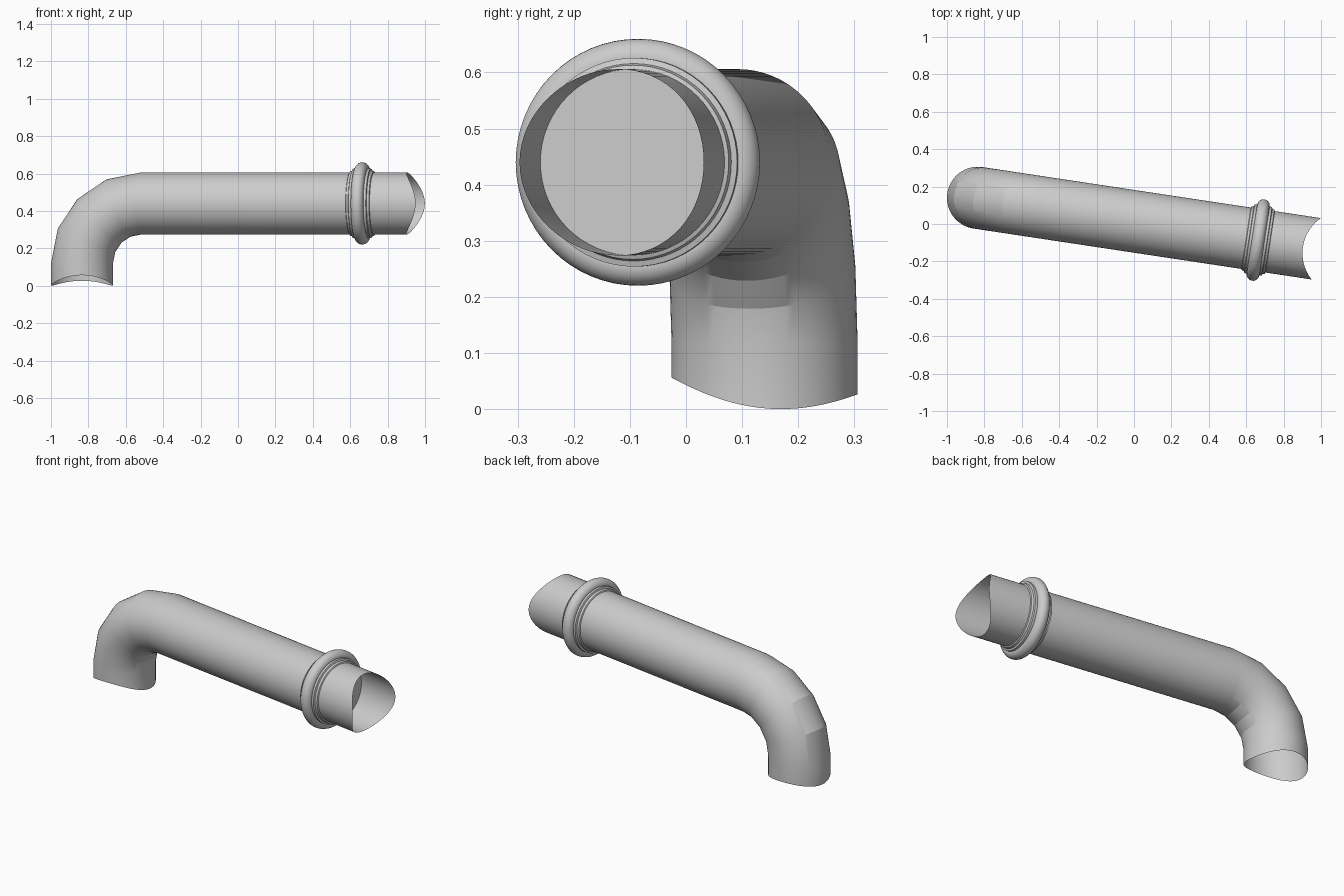
import bpy, bmesh
from math import sin, cos, pi, radians, sqrt

if "Cube" in bpy.data.objects:
    bpy.data.objects.remove(bpy.data.objects["Cube"])

N = 64                    # sides around the pipe
R = 0.166                 # pipe radius
BEND, Z0 = 0.32, 0.12     # elbow radius and start height
AXIS_Z = Z0 + BEND
YAW = radians(-8.57)
ORIGIN = (-0.834, 0.14, 0)


def skin(name, rings, cap=False, closed=False):
    """Join rings of points with quads, in the frame of the yawed pipe."""
    bm = bmesh.new()
    vs = [[bm.verts.new(p) for p in ring] for ring in rings]
    pairs = list(zip(vs, vs[1:])) + ([(vs[-1], vs[0])] if closed else [])
    for a, b in pairs:
        for i in range(N):
            j = (i + 1) % N
            bm.faces.new((a[i], a[j], b[j], b[i]))
    if cap:
        bm.faces.new(vs[0])
        bm.faces.new(vs[-1])
    bmesh.ops.recalc_face_normals(bm, faces=bm.faces)
    me = bpy.data.meshes.new(name)
    bm.to_mesh(me)
    bm.free()
    ob = bpy.data.objects.new(name, me)
    bpy.context.collection.objects.link(ob)
    ob.location = ORIGIN
    ob.rotation_euler.z = YAW
    bpy.ops.object.select_all(action='DESELECT')
    ob.select_set(True)
    bpy.context.view_layer.objects.active = ob
    bpy.ops.object.shade_smooth_by_angle(angle=radians(20))
    return ob


circle = [(R * cos(2 * pi * i / N), R * sin(2 * pi * i / N)) for i in range(N)]


def foot_point(v, w):
    # lower end is saddle-cut by a slightly tilted cylinder along y
    u = -w
    x = u * cos(YAW) - v * sin(YAW)
    y = u * sin(YAW) + v * cos(YAW)
    z = sqrt(0.365**2 - x * x) - sqrt(0.365**2 - R * R) - 0.09 * y + 0.0015
    return (u, v, z)


# pipe: saddle-cut foot, four-segment elbow, straight run, scooped outlet
rings = [[foot_point(v, w) for v, w in circle]]
for k in range(5):
    t = k * pi / 8
    rings.append([(BEND - (BEND + w) * cos(t), v, Z0 + (BEND + w) * sin(t))
                  for v, w in circle])
rings.append([(1.985 - sqrt(0.228**2 - v * v), v, AXIS_Z + w) for v, w in circle])
skin("pipe", rings)


def lathe(name, profile, **kw):
    return skin(name, [[(u, r * cos(2 * pi * i / N), AXIS_Z + r * sin(2 * pi * i / N))
                        for i in range(N)] for u, r in profile], **kw)


# stepped collar, closed across the bore
lathe("collar", [(1.45, 0.167), (1.453, 0.173), (1.465, 0.176), (1.468, 0.186),
                 (1.562, 0.186), (1.565, 0.176), (1.577, 0.173), (1.58, 0.1655)], cap=True)

# rounded flange ring
lathe("flange_ring", [(1.515 + 0.034 * cos(2 * pi * k / 24), 0.186 + 0.034 * sin(2 * pi * k / 24))
                      for k in range(24)], closed=True)
